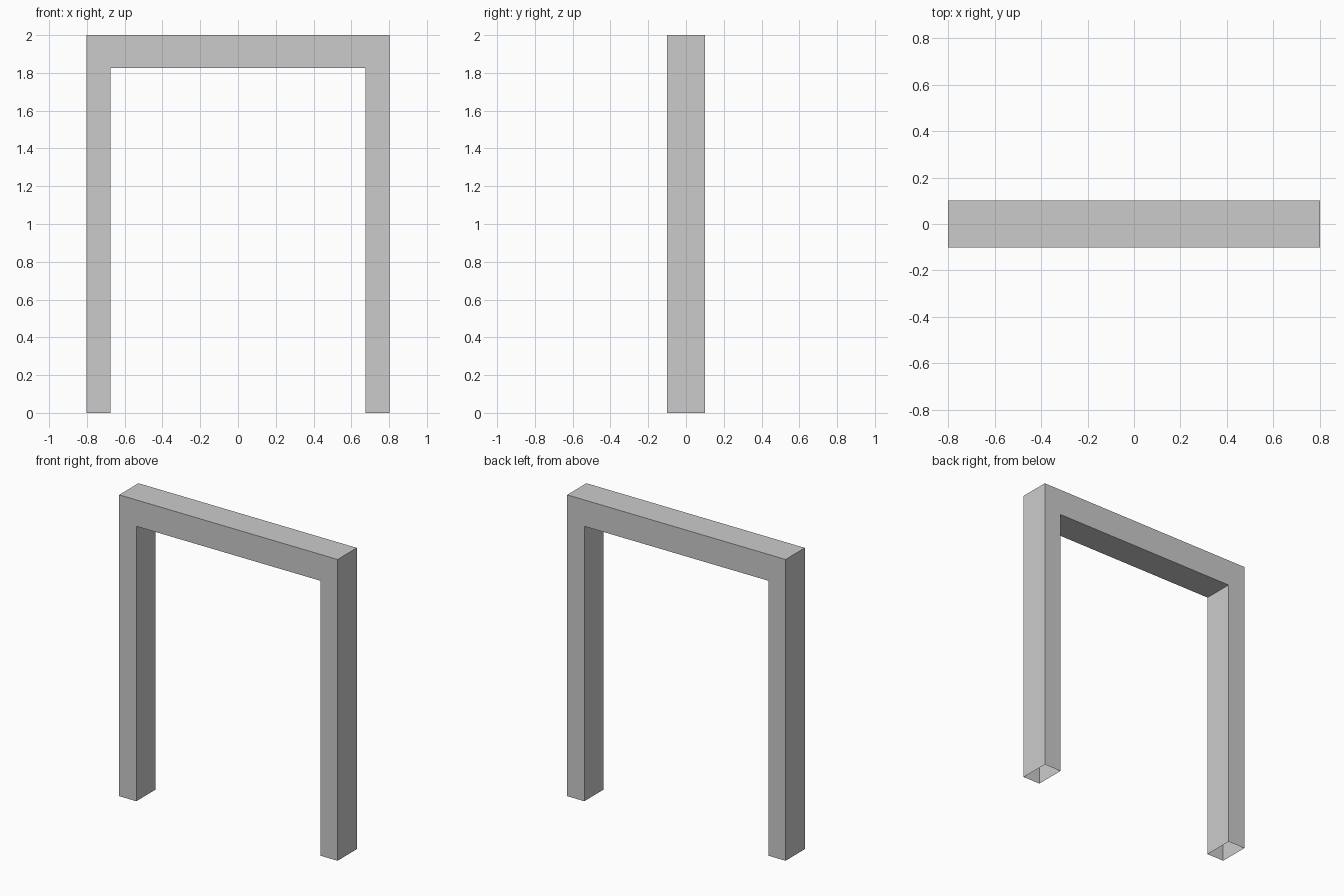
import bpy
import bmesh

if "Cube" in bpy.data.objects:
    bpy.data.objects.remove(bpy.data.objects["Cube"])

HALF_W, INNER_W = 0.802, 0.676
HEIGHT, OPENING = 2.0, 1.825
HALF_D = 0.101

# Door frame: one U-shaped profile, extruded front to back
half = [(INNER_W, 0), (HALF_W, 0), (HALF_W, HEIGHT)]
right = [(INNER_W, OPENING)] + half
left = [(-x, z) for x, z in reversed(right)]

bm = bmesh.new()
front = bm.faces.new([bm.verts.new((x, -HALF_D, z)) for x, z in right + left])
ret = bmesh.ops.extrude_face_region(bm, geom=[front], use_keep_orig=True)
back = [v for v in ret["geom"] if isinstance(v, bmesh.types.BMVert)]
bmesh.ops.translate(bm, verts=back, vec=(0, 2 * HALF_D, 0))
bmesh.ops.recalc_face_normals(bm, faces=bm.faces)

# The feet are open underneath
feet = [f for f in bm.faces if all(v.co.z < 0.001 for v in f.verts)]
bmesh.ops.delete(bm, geom=feet, context='FACES_ONLY')

mesh = bpy.data.meshes.new("door_frame")
bm.to_mesh(mesh)
bm.free()
bpy.context.collection.objects.link(bpy.data.objects.new("door_frame", mesh))
